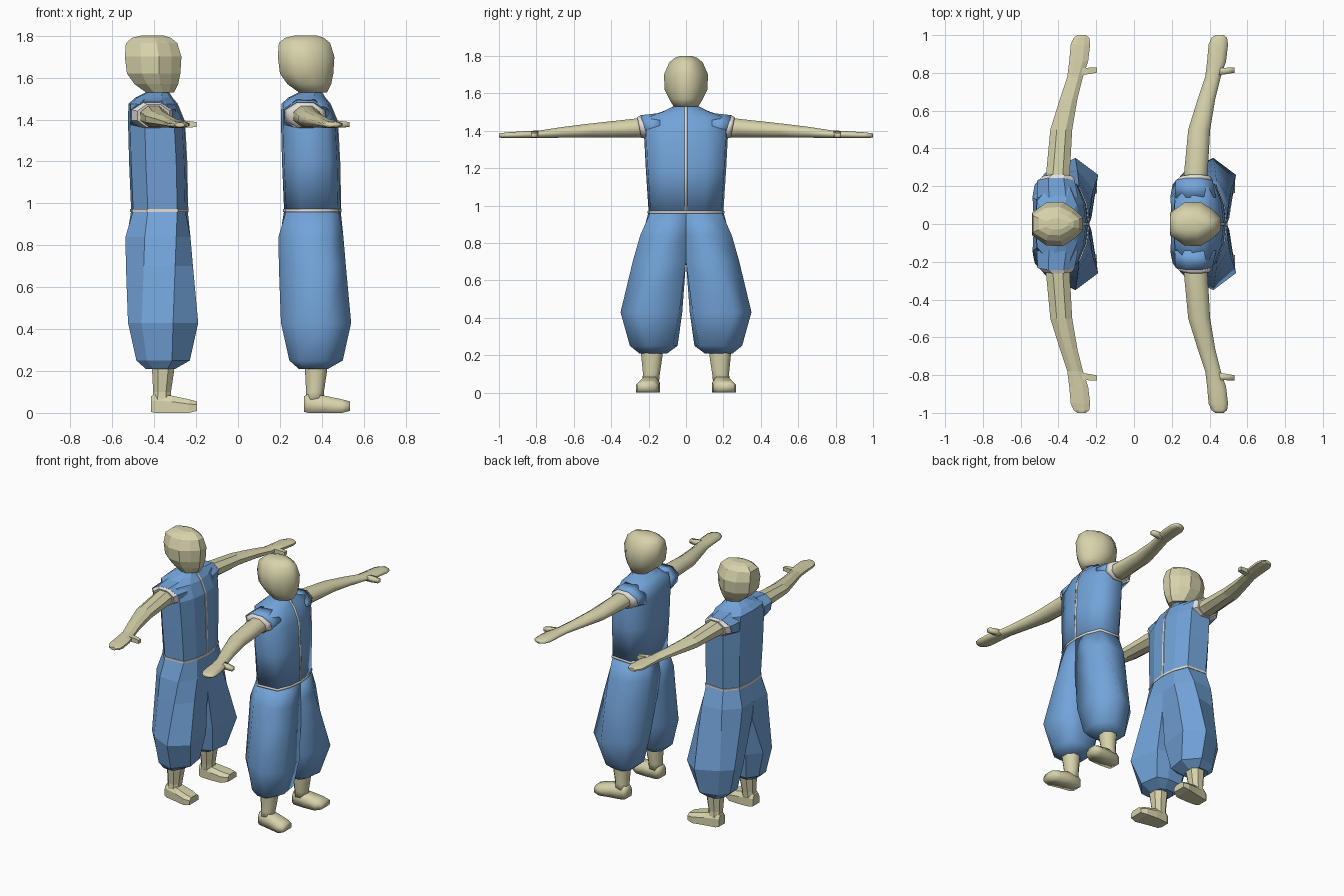
import bpy, bmesh, math

if "Cube" in bpy.data.objects:
    bpy.data.objects.remove(bpy.data.objects["Cube"])


def material(name, rgb):
    m = bpy.data.materials.new(name)
    m.diffuse_color = (*rgb, 1)
    m.use_nodes = True
    m.node_tree.nodes["Principled BSDF"].inputs["Base Color"].default_value = m.diffuse_color
    return m


SKIN = material("skin", (0.68, 0.65, 0.41))
BLUE = material("blue_cloth", (0.17, 0.37, 0.70))
TRIM = material("pale_trim", (0.78, 0.75, 0.71))


def loft(name, rings, mat, fig, side=1, caps=True):
    """Skin a list of equal-length rings; side=-1 mirrors across y."""
    label, cx, smooth = fig
    bm = bmesh.new()
    vs = [[bm.verts.new((x + cx, y * side, z)) for x, y, z in r] for r in rings]
    n = len(vs[0])
    for a, b in zip(vs, vs[1:]):
        for i in range(n):
            j = (i + 1) % n
            bm.faces.new((a[i], a[j], b[j], b[i]))
    if caps:
        bm.faces.new(vs[0])
        bm.faces.new(vs[-1])
    bmesh.ops.recalc_face_normals(bm, faces=bm.faces)
    for f in bm.faces:
        f.smooth = smooth
    me = bpy.data.meshes.new(name)
    bm.to_mesh(me)
    bm.free()
    me.materials.append(mat)
    ob = bpy.data.objects.new(label + "_" + name, me)
    bpy.context.collection.objects.link(ob)
    return ob


def flat_ring(z, half):
    """Horizontal ring from its y >= 0 half, listed front to back."""
    return [(x, y, z) for x, y in half] + [(x, -y, z) for x, y in half[::-1] if y > 0]


def limb_ring(y, x0, x1, z0, z1, slant=0.0):
    """Eight-sided ring around an arm, filling the given box."""
    cx, cz, k = (x0 + x1) / 2, (z0 + z1) / 2, math.cos(math.pi / 8)
    out = []
    for i in range(8):
        a = math.pi / 8 + i * math.pi / 4
        z = cz + math.sin(a) * (z1 - z0) / 2 / k
        out.append((cx + math.cos(a) * (x1 - x0) / 2 / k, y + (z - cz) * slant, z))
    return out


def shirt_half(xb, xf, w):
    return [(xf, 0), (xf - 0.012, w * 0.5), (xf - 0.05, w * 0.95),
            (xb + 0.08, w), (xb + 0.01, w * 0.6), (xb, 0)]


def head_half(xb, xf, w):
    d = xf - xb
    return [(xf, w * 0.28), (xb + d * 0.83, w * 0.66), (xb + d * 0.6, w),
            (xb + d * 0.28, w * 0.96), (xb, w * 0.5)]


# shirt levels: height, back x, front x, half width
SHIRT = [(0.965, -0.145, 0.125, 0.20), (1.20, -0.155, 0.12, 0.215),
         (1.39, -0.16, 0.11, 0.225), (1.475, -0.158, 0.075, 0.205),
         (1.505, -0.125, 0.05, 0.12), (1.53, -0.075, 0.035, 0.07)]
HEAD = [(1.53, -0.075, 0.06, 0.066), (1.57, -0.13, 0.08, 0.09),
        (1.62, -0.165, 0.09, 0.114), (1.70, -0.175, 0.095, 0.118),
        (1.765, -0.17, 0.075, 0.09), (1.79, -0.14, 0.045, 0.06), (1.80, -0.10, 0.015, 0.03)]

# one trouser leg, eight points per level
PANTS = [
    (0.965, [(.125, 0), (.113, .10), (.075, .19), (-.065, .20), (-.135, .12), (-.145, 0), (-.08, 0), (.06, 0)]),
    (0.84, [(.125, 0), (.138, .13), (.07, .245), (-.08, .235), (-.172, .14), (-.165, 0), (-.08, 0), (.06, 0)]),
    (0.70, [(.128, 0), (.15, .18), (.065, .285), (-.085, .25), (-.17, .16), (-.15, .005), (-.08, 0), (.06, 0)]),
    (0.43, [(.14, .035), (.175, .26), (.055, .35), (-.095, .28), (-.16, .21), (-.16, .11), (-.09, .02), (.05, .02)]),
    (0.25, [(.115, .07), (.135, .20), (.05, .30), (-.07, .265), (-.12, .2), (-.12, .12), (-.07, .05), (.04, .045)]),
    (0.21, [(.05, .11), (.065, .19), (.03, .25), (-.04, .25), (-.075, .21), (-.075, .14), (-.04, .1), (.02, .1)])]


def shank_ring(z, x0, x1, y0, y1):
    cx, cy, rx, ry = (x0 + x1) / 2, (y0 + y1) / 2, (x1 - x0) / 2, (y1 - y0) / 2
    return [(cx + rx * a, cy + ry * b, z) for a, b in
            [(1, .45), (.45, 1), (-.45, 1), (-1, .45), (-1, -.45), (-.45, -1), (.45, -1), (1, -.45)]]


def foot_ring(x, y0, y1, z0, z1):
    d, h = (y1 - y0) * 0.2, z1 - z0
    return [(x, y0, z0), (x, y1, z0), (x, y1, z0 + h * .65),
            (x, y1 - d, z1), (x, y0 + d, z1), (x, y0, z0 + h * .65)]


def build(fig):
    # torso, head and neck
    loft("shirt", [flat_ring(z, shirt_half(b, f, w)) for z, b, f, w in SHIRT], BLUE, fig)
    loft("neck", [flat_ring(z, head_half(-0.07, 0.03, 0.055)) for z in (1.49, 1.56)], SKIN, fig)
    loft("head", [flat_ring(z, head_half(b, f, w)) for z, b, f, w in HEAD], SKIN, fig)
    # waist trim and front seam
    loft("waist_trim", [flat_ring(z, shirt_half(-0.150, 0.129, 0.205)) for z in (0.958, 0.972)], TRIM, fig)
    loft("front_seam", [[(f - 0.008, -0.007, z), (f + 0.003, -0.007, z),
                         (f + 0.003, 0.007, z), (f - 0.008, 0.007, z)]
                        for z, b, f, w in SHIRT], TRIM, fig)
    for side, tag in ((1, "left_"), (-1, "right_")):
        # trousers, lower leg, foot
        loft(tag + "trouser_leg", [[(x, y, z) for x, y in r] for z, r in PANTS], BLUE, fig, side)
        loft(tag + "shank", [shank_ring(0.26, -.045, .06, .125, .24),
                             shank_ring(0.20, -.045, .06, .125, .24),
                             shank_ring(0.10, -.04, .045, .14, .23),
                             shank_ring(0.05, -.045, .045, .145, .235)], SKIN, fig, side)
        loft(tag + "foot", [foot_ring(-.05, .155, .225, .005, .08),
                            foot_ring(-.03, .145, .235, 0, .09),
                            foot_ring(.05, .14, .25, 0, .082),
                            foot_ring(.13, .145, .268, 0, .065),
                            foot_ring(.17, .165, .262, .01, .055)], SKIN, fig, side)
        # sleeve with pale cuff
        loft(tag + "sleeve", [limb_ring(.14, -.15, .07, 1.33, 1.495),
                              limb_ring(.225, -.145, .05, 1.36, 1.483, .3)], BLUE, fig, side)
        loft(tag + "cuff", [limb_ring(.222, -.145, .052, 1.358, 1.483, .3),
                            limb_ring(.25, -.115, .038, 1.362, 1.473, .2)], TRIM, fig, side)
        # arm, hand and thumb
        loft(tag + "arm", [limb_ring(.20, -.10, .025, 1.365, 1.467),
                           limb_ring(.27, -.10, .025, 1.365, 1.465),
                           limb_ring(.50, -.078, .038, 1.365, 1.44),
                           limb_ring(.66, -.028, .065, 1.363, 1.42),
                           limb_ring(.78, .012, .095, 1.361, 1.402),
                           limb_ring(.86, .022, .122, 1.36, 1.398),
                           limb_ring(.95, .03, .133, 1.36, 1.392),
                           limb_ring(.985, .045, .128, 1.362, 1.388),
                           limb_ring(1.0, .065, .11, 1.365, 1.385)], SKIN, fig, side)
        loft(tag + "thumb", [[(x, cy - w, cz - h), (x, cy + w, cz - h), (x, cy + w, cz + h), (x, cy - w, cz + h)]
                             for x, cy, cz, w, h in ((.05, .805, 1.38, .02, .017), (.12, .81, 1.378, .017, .016),
                                                     (.168, .815, 1.376, .014, .012))], SKIN, fig, side)


build(("faceted_figure", -0.365, False))
build(("smooth_figure", 0.365, True))
